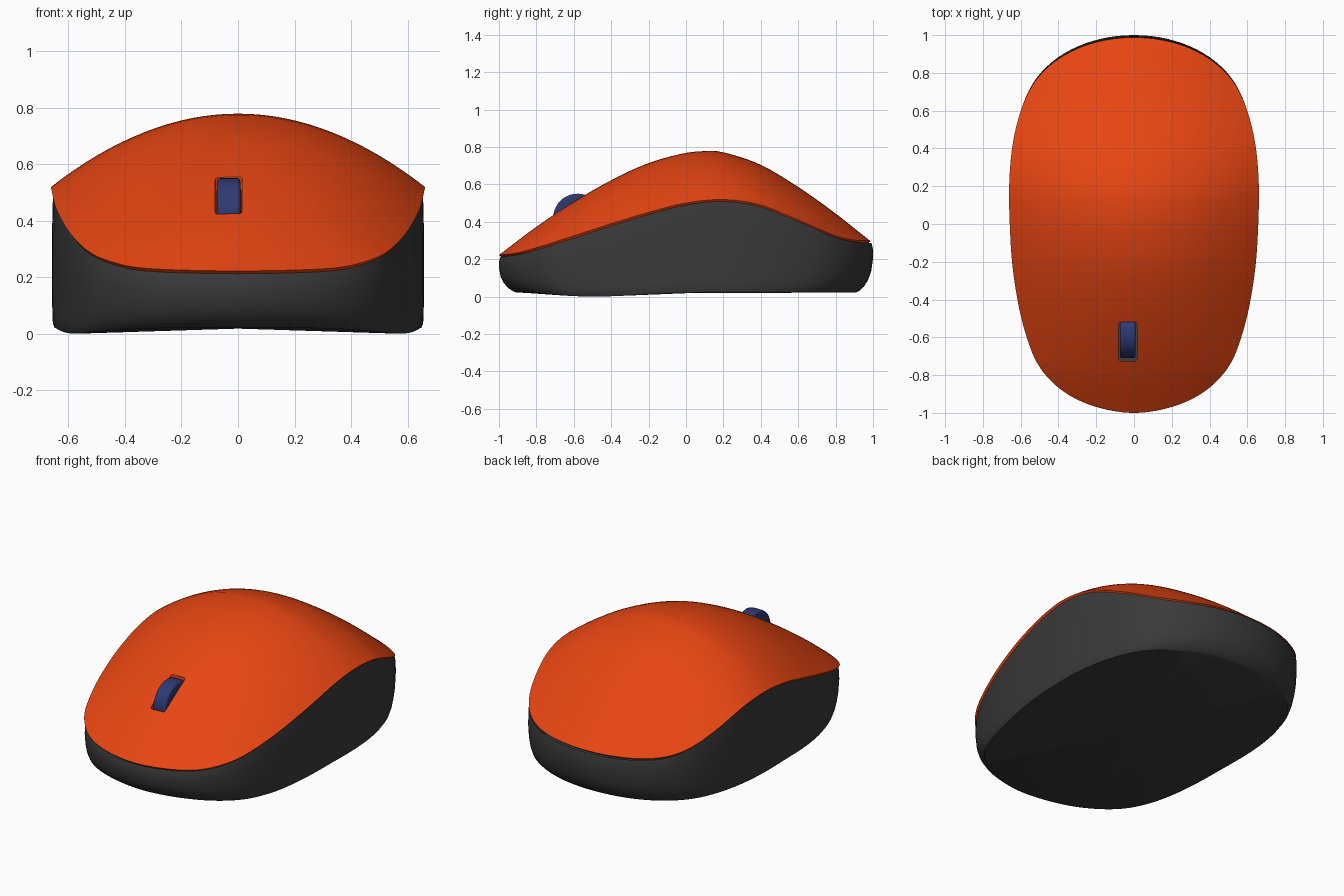
import bpy, bmesh
from math import sin, cos, pi, sqrt

if "Cube" in bpy.data.objects:
    bpy.data.objects.remove(bpy.data.objects["Cube"])


def curve(table):
    """Smooth curve through (y, value) points."""
    def slope(i):
        a, b = table[max(i - 1, 0)], table[min(i + 1, len(table) - 1)]
        return (b[1] - a[1]) / (b[0] - a[0])

    def value(y):
        y = min(max(y, table[0][0]), table[-1][0])
        i = 0
        while i < len(table) - 2 and y > table[i + 1][0]:
            i += 1
        (x0, p0), (x1, p1) = table[i], table[i + 1]
        h = x1 - x0
        t = (y - x0) / h
        return ((2*t**3 - 3*t**2 + 1) * p0 + (t**3 - 2*t**2 + t) * h * slope(i)
                + (3*t**2 - 2*t**3) * p1 + (t**3 - t**2) * h * slope(i + 1))
    return value


# Plan shape (as a ratio to a circle), seam height, crown height, underside height
ratio = curve([(-1, .76), (-.95, .81), (-.8, .775), (-.6, .706), (-.4, .67), (-.2, .656),
               (0, .655), (.2, .672), (.4, .703), (.6, .75), (.8, .825), (1, .9)])
seam = curve([(-1, .208), (-.9, .22), (-.8, .247), (-.6, .31), (-.4, .375), (-.2, .435),
              (0, .485), (.2, .505), (.4, .478), (.6, .40), (.8, .315), (.9, .29), (1, .283)])
crown = curve([(-1, .222), (-.8, .372), (-.6, .505), (-.4, .62), (-.2, .712), (0, .767),
               (.12, .778), (.2, .773), (.4, .708), (.6, .592), (.8, .452), (1, .295)])
under = curve([(-1, .025), (-.9, .022), (-.5, .0), (0, .02), (1, .022)])


def half_width(y):
    return ratio(y) * sqrt(max(0, 1 - y * y))


def material(name, rgb):
    m = bpy.data.materials.new(name)
    m.diffuse_color = (*rgb, 1)
    m.use_nodes = True
    m.node_tree.nodes["Principled BSDF"].inputs["Base Color"].default_value = m.diffuse_color
    return m


def make_object(name, bm, mat):
    bmesh.ops.recalc_face_normals(bm, faces=bm.faces)
    mesh = bpy.data.meshes.new(name)
    bm.to_mesh(mesh)
    bm.free()
    ob = bpy.data.objects.new(name, mesh)
    bpy.context.collection.objects.link(ob)
    if mat:
        mesh.materials.append(mat)
    return ob


def select(ob):
    bpy.ops.object.select_all(action='DESELECT')
    ob.select_set(True)
    bpy.context.view_layer.objects.active = ob


def smooth(ob):
    select(ob)
    bpy.ops.object.shade_smooth_by_angle()


orange = material("orange", (.8, .06, .006))
dark = material("dark_grey", (.042, .042, .042))
blue = material("blue", (.027, .042, .17))

# Lower body: rings following the plan outline, tucked in at nose and tail
N = 128
bm = bmesh.new()
rings = []
for t, sx, sy in [(0, .985, .91), (.03, .994, .925), (.12, .997, .952), (.25, .998, .973),
                  (.42, .998, .99), (.68, .998, 1), (.88, .996, .999), (1, .99, .992)]:
    ring = []
    for i in range(N):
        a = 2 * pi * i / N
        y = sin(a)
        x = half_width(y) * (1 if cos(a) >= 0 else -1)
        low = under(y * sy)
        ring.append(bm.verts.new((x * sx, y * sy, low + (seam(y) + .004 - low) * t)))
    rings.append(ring)
for r0, r1 in zip(rings, rings[1:]):
    for i in range(N):
        j = (i + 1) % N
        bm.faces.new((r0[i], r0[j], r1[j], r1[i]))
middle = bm.verts.new((0, 0, .018))
for i in range(N):
    bm.faces.new((rings[0][i], rings[0][(i + 1) % N], middle))
smooth(make_object("lower_body", bm, dark))

# Top shell: arched cross-sections, outer skin and inner skin joined at the rim
ROWS, COLS = 72, 32
bm = bmesh.new()
skins = []
for scale, lift, thick in [(1, .014, 0), (.982, 0, .04)]:
    rows = []
    for r in range(ROWS + 1):
        y = sin(-pi / 2 + pi * r / ROWS)
        w = half_width(y) * 1.004
        edge = seam(y) + lift
        top = max(crown(y) - thick, edge)
        row = []
        for c in range(COLS + 1):
            v = -1 + 2 * c / COLS
            row.append(bm.verts.new((w * v * scale, (y * .994) * scale - .006,
                                     top - (top - edge) * v * v)))
            if r in (0, ROWS):
                row = row * (COLS + 1)
                row[0].co.x = 0
                row[0].co.z = edge
                break
        rows.append(row)
    skins.append(rows)


def face(*verts):
    unique = list(dict.fromkeys(verts))
    if len(unique) > 2:
        bm.faces.new(unique)


for rows in skins:
    for r in range(ROWS):
        for c in range(COLS):
            face(rows[r][c], rows[r][c + 1], rows[r + 1][c + 1], rows[r + 1][c])
outer, inner = skins
for r in range(ROWS):
    for c in (0, COLS):
        face(outer[r][c], outer[r + 1][c], inner[r + 1][c], inner[r][c])
shell = make_object("top_shell", bm, orange)

# Slot for the wheel, set slightly off centre
bm = bmesh.new()
bmesh.ops.create_cube(bm, size=1)
for v in bm.verts:
    v.co = (v.co.x * .096 - .033, v.co.y * .205 - .6225, v.co.z * .5 + .5)
bmesh.ops.bevel(bm, geom=[e for e in bm.edges if abs(e.verts[0].co.z - e.verts[1].co.z) > .1],
                offset=.012, segments=3, affect='EDGES', profile=.5)
cutter = make_object("slot_cutter", bm, None)
cutter.hide_render = True
mod = shell.modifiers.new("slot", 'BOOLEAN')
mod.operation = 'DIFFERENCE'
mod.solver = 'EXACT'
mod.object = cutter
select(shell)
bpy.ops.object.modifier_apply(modifier=mod.name)
bpy.data.objects.remove(cutter)
smooth(shell)

# Scroll wheel
bpy.ops.mesh.primitive_cylinder_add(vertices=48, radius=.13, depth=.084,
                                    location=(-.033, -.58, .42), rotation=(0, pi / 2, 0))
wheel = bpy.context.object
wheel.name = "scroll_wheel"
wheel.data.materials.append(blue)
bevel = wheel.modifiers.new("rounded_edge", 'BEVEL')
bevel.width = .012
bevel.segments = 3
smooth(wheel)
